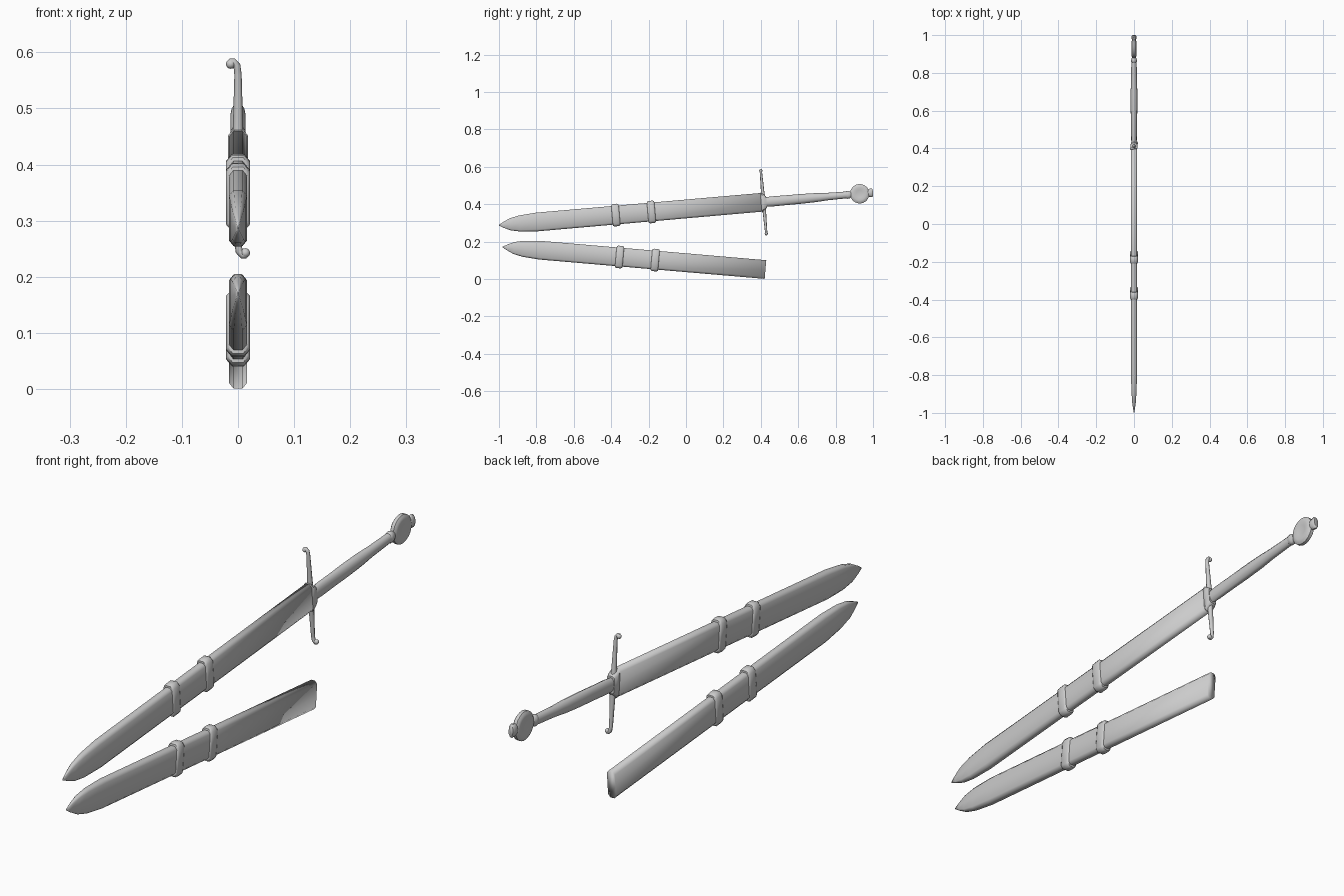
import bpy, bmesh, math
from mathutils import Matrix, Vector

if "Cube" in bpy.data.objects:
    bpy.data.objects.remove(bpy.data.objects["Cube"])

steel = bpy.data.materials.new("plain_grey")
steel.use_nodes = True
grey = (0.6, 0.6, 0.6, 1)
steel.diffuse_color = grey
steel.node_tree.nodes["Principled BSDF"].inputs["Base Color"].default_value = grey

CHAMFERED = [(1, 0), (1, .8), (.5, 1), (-.5, 1), (-1, .8),
             (-1, 0), (-1, -.8), (-.5, -1), (.5, -1), (1, -.8)]


def ngon(n):
    return [(math.cos(math.tau * i / n), math.sin(math.tau * i / n)) for i in range(n)]


def finish(name, bm, matrix, angle):
    bmesh.ops.recalc_face_normals(bm, faces=bm.faces)
    mesh = bpy.data.meshes.new(name)
    bm.to_mesh(mesh)
    bm.free()
    mesh.materials.append(steel)
    obj = bpy.data.objects.new(name, mesh)
    bpy.context.collection.objects.link(obj)
    obj.matrix_world = matrix
    bpy.ops.object.select_all(action='DESELECT')
    obj.select_set(True)
    bpy.context.view_layer.objects.active = obj
    bpy.ops.object.shade_smooth_by_angle(angle=math.radians(angle))


def loft(name, profile, stations, matrix, angle=50):
    """Skin a profile along y; each station is (y, half width, half height)."""
    bm = bmesh.new()
    rings = [[bm.verts.new((x * w, y, z * h)) for x, z in profile] for y, w, h in stations]
    n = len(profile)
    for a, b in zip(rings, rings[1:]):
        for i in range(n):
            bm.faces.new((a[i], a[(i + 1) % n], b[(i + 1) % n], b[i]))
    bm.faces.new(rings[0])
    bm.faces.new(rings[-1])
    finish(name, bm, matrix, angle)


def frame(y, z, tilt):
    return Matrix.Translation((0, y, z)) @ Matrix.Rotation(math.radians(tilt), 4, 'X')


def scabbard(prefix, matrix):
    loft(prefix + "_scabbard", CHAMFERED,
         [(0, .0008, .002), (.025, .005, .016), (.06, .010, .032), (.11, .013, .043),
          (.2, .016, .05), (.6, .016, .05), (.84, .016, .05), (1.41, .016, .05)],
         matrix, 180)
    for label, s in (("lower", .627), ("upper", .818)):
        loft(f"{prefix}_{label}_band", CHAMFERED,
             [(s - .020, .016, .05), (s - .019, .0185, .056), (s - .012, .021, .06),
              (s + .012, .021, .06), (s + .019, .0185, .056), (s + .020, .016, .05)],
             matrix)


sword = frame(-1, .287, 5)
scabbard("sword", sword)
scabbard("empty", frame(-.98, .171, -4.9))

# Grip with a swollen middle and a collar under the pommel
loft("grip", ngon(12),
     [(1.42, .014, .025), (1.47, .015, .027), (1.55, .016, .026), (1.62, .018, .026),
      (1.70, .018, .024), (1.76, .016, .020), (1.87, .014, .018)], sword)
loft("grip_collar", ngon(12),
     [(1.862, .012, .016), (1.866, .015, .021), (1.878, .015, .021), (1.89, .011, .015)], sword)

# Wheel pommel with shallow faces and an end button
wheel = sword @ Matrix.Translation((0, 1.936, 0)) @ Matrix.Rotation(math.radians(90), 4, 'Z')
loft("pommel", ngon(20),
     [(-.010, .020, .020), (-.0135, .034, .034), (-.011, .045, .045), (-.006, .052, .052),
      (.006, .052, .052), (.011, .045, .045), (.0135, .034, .034), (.010, .020, .020)], wheel)
loft("pommel_button", ngon(10),
     [(1.975, .009, .016), (1.986, .012, .022), (2.002, .012, .025), (2.007, .009, .020)], sword)

# Cross guard: centre block, two arms and curled end knobs
loft("guard_block", CHAMFERED,
     [(1.405, .015, .048), (1.410, .018, .052), (1.424, .018, .04), (1.436, .015, .030)], sword)
for label, side in (("upper", 1), ("lower", -1)):
    path = [Vector(p) * side for p in
            ((0, 0, 0), (0, 0, .06), (0, 0, .15), (-.002, 0, .166), (-.008, 0, .173), (-.014, 0, .172))]
    radii = (.012, .009, .0065, .0065, .0065, .007)
    curve = bpy.data.curves.new(f"guard_{label}_arm", 'CURVE')
    curve.dimensions = '3D'
    curve.bevel_depth = 1
    curve.bevel_resolution = 2
    curve.use_fill_caps = True
    line = curve.splines.new('POLY')
    line.points.add(len(path) - 1)
    for point, pos, r in zip(line.points, path, radii):
        point.co = (*pos, 1)
        point.radius = r
    line.use_smooth = True
    curve.materials.append(steel)
    arm = bpy.data.objects.new(f"guard_{label}_arm", curve)
    bpy.context.collection.objects.link(arm)
    arm.matrix_world = sword @ Matrix.Translation((0, 1.42, 0))
    bm = bmesh.new()
    bmesh.ops.create_uvsphere(bm, u_segments=12, v_segments=8, radius=.0085)
    finish(f"guard_{label}_knob", bm,
           arm.matrix_world @ Matrix.Translation((-.013 * side, 0, .169 * side)), 60)
